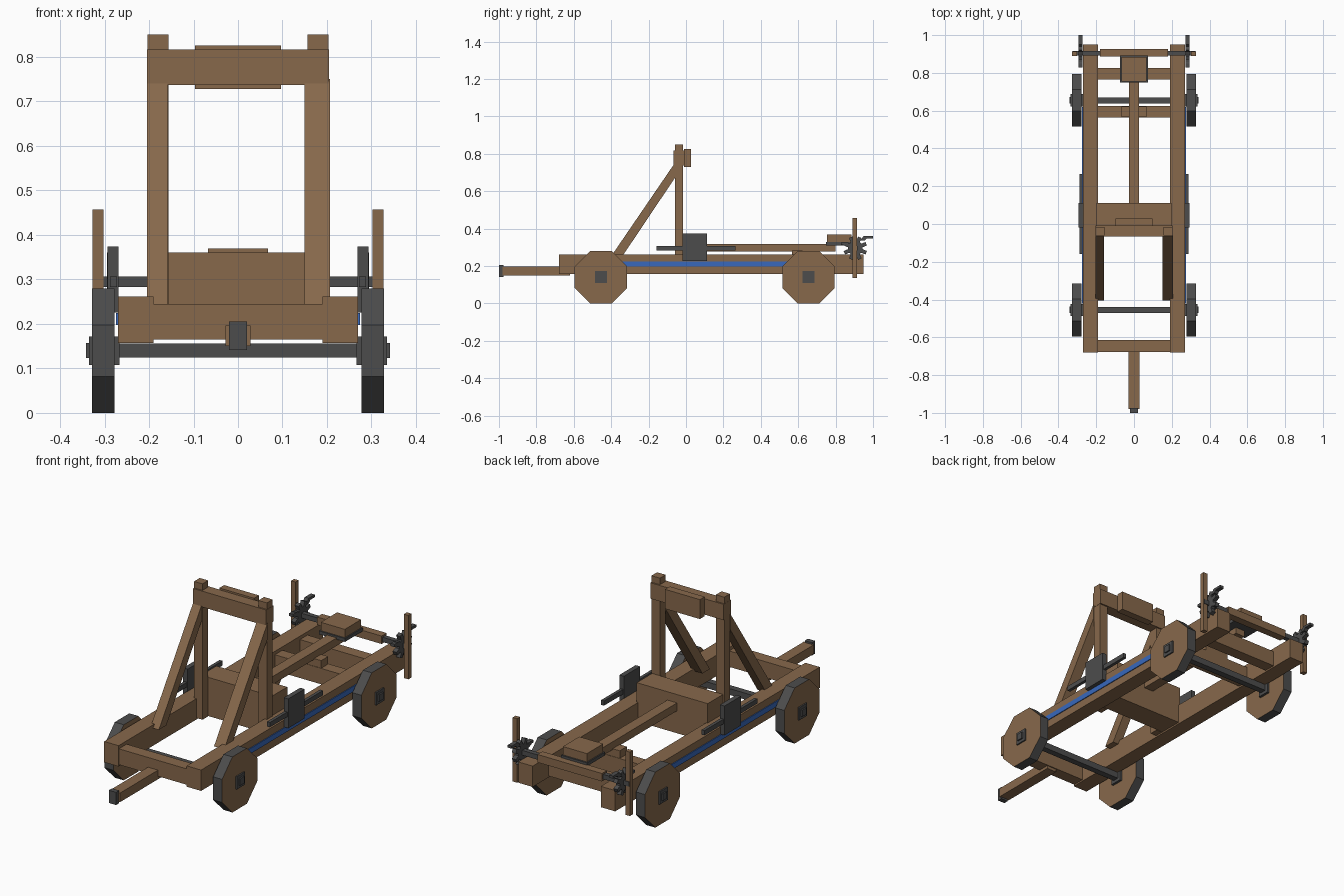
import bpy, bmesh, math

cube = bpy.data.objects.get("Cube")
if cube:
    bpy.data.objects.remove(cube, do_unlink=True)


def material(name, srgb):
    col = [((c + 0.055) / 1.055) ** 2.4 for c in srgb] + [1.0]
    m = bpy.data.materials.new(name)
    m.use_nodes = True
    m.diffuse_color = col
    m.node_tree.nodes["Principled BSDF"].inputs["Base Color"].default_value = col
    return m


WOOD = material("brown wood", (0.53, 0.41, 0.295))
IRON = material("dark iron", (0.30, 0.30, 0.30))
BLUE = material("blue paint", (0.22, 0.41, 0.74))


def prism(name, profile, x0, x1, mat, rim=None):
    """Extrude a (y, z) profile along x; rim optionally colours the edge faces."""
    bm = bmesh.new()
    a = [bm.verts.new((x0, y, z)) for y, z in profile]
    b = [bm.verts.new((x1, y, z)) for y, z in profile]
    bm.faces.new(a)
    bm.faces.new(b[::-1])
    n = len(profile)
    for i in range(n):
        f = bm.faces.new((a[i], b[i], b[(i + 1) % n], a[(i + 1) % n]))
        f.material_index = 1 if rim else 0
    bmesh.ops.recalc_face_normals(bm, faces=bm.faces)
    me = bpy.data.meshes.new(name)
    bm.to_mesh(me)
    bm.free()
    me.materials.append(mat)
    if rim:
        me.materials.append(rim)
    ob = bpy.data.objects.new(name, me)
    bpy.context.collection.objects.link(ob)
    return ob


def box(name, x, y, z, mat=WOOD):
    return prism(name, [(y[0], z[0]), (y[1], z[0]), (y[1], z[1]), (y[0], z[1])],
                 x[0], x[1], mat)


def both(x0, x1):
    """The two mirrored x ranges with a side label."""
    return (("left", (x0, x1)), ("right", (-x1, -x0)))


# Chassis rails with a blue stripe on the outer face
for side, x in both(0.19, 0.27):
    box(side + "_rail", x, (-0.68, 0.95), (0.157, 0.262))
for side, x in both(0.268, 0.274):
    box(side + "_stripe", x, (-0.42, 0.62), (0.197, 0.224), BLUE)

# Cross beams between the rails
for name, y in (("front", (-0.677, -0.615)), ("middle", (0.565, 0.625)),
                ("rear", (0.765, 0.825))):
    box(name + "_cross_beam", (-0.195, 0.195), y, (0.165, 0.245))
box("arm_rest", (-0.067, 0.067), (0.567, 0.623), (0.245, 0.283))

# Tongue at the front
box("tongue", (-0.028, 0.028), (-0.98, -0.62), (0.15, 0.196))
box("tongue_cap", (-0.02, 0.02), (-1.0, -0.975), (0.141, 0.205), IRON)

# Octagonal wheels, axles and square hubs
R = 0.14 / math.cos(math.pi / 8)
for end, cy in (("front", -0.455), ("rear", 0.655)):
    octagon = [(cy + R * math.cos((i + 0.5) * math.pi / 4),
                0.14 + R * math.sin((i + 0.5) * math.pi / 4)) for i in range(8)]
    box(end + "_axle", (-0.29, 0.29), (cy - 0.016, cy + 0.016), (0.124, 0.156), IRON)
    for side, x in both(0.278, 0.328):
        prism(f"{end}_{side}_wheel", octagon, x[0], x[1], WOOD, IRON)
    for part, x0, x1, h in (("hub", 0.266, 0.335, 0.032), ("pin", 0.33, 0.342, 0.017)):
        for side, x in both(x0, x1):
            box(f"{end}_{side}_{part}", x, (cy - h, cy + h), (0.14 - h, 0.14 + h), IRON)

# Upright frame: posts, sloping braces, crossbar and pad
for side, x in both(0.156, 0.203):
    box(side + "_post", x, (-0.06, -0.015), (0.165, 0.85))
brace = [(-0.405, 0.245), (-0.345, 0.245), (-0.06, 0.67), (-0.06, 0.75)]
prism("left_brace", brace, 0.15, 0.207, WOOD)
prism("right_brace", brace, -0.205, -0.158, WOOD)
box("crossbar", (-0.204, 0.204), (-0.067, -0.008), (0.737, 0.817))
box("crossbar_pad", (-0.097, 0.097), (-0.01, 0.028), (0.728, 0.826))

# Arm housing, throwing arm and bucket
box("arm_housing", (-0.198, 0.198), (-0.012, 0.11), (0.165, 0.36))
box("throwing_arm", (-0.027, 0.027), (0.1, 0.80), (0.278, 0.318))
box("bucket_base", (-0.073, 0.073), (0.748, 0.893), (0.31, 0.327), IRON)
box("bucket", (-0.067, 0.067), (0.755, 0.885), (0.325, 0.369))

# Side plates with long horizontal bars
for side, x in both(0.268, 0.293):
    box(side + "_side_plate", x, (-0.018, 0.112), (0.226, 0.374), IRON)
for side, x in both(0.272, 0.288):
    box(side + "_side_bar", x, (-0.158, 0.265), (0.283, 0.307), IRON)

# Winch: roller, axle, toothed wheels, pawls and handles
WY, WZ = 0.905, 0.295
box("winch_roller", (-0.18, 0.18), (WY - 0.018, WY + 0.022), (0.275, 0.315))
box("winch_axle", (-0.325, 0.325), (WY - 0.012, WY + 0.012), (0.283, 0.307), IRON)
gear = []
for i in range(8):
    for off, r in ((-0.33, 0.04), (-0.2, 0.064), (0.2, 0.064), (0.33, 0.04)):
        t = (i + 0.5 + off) * math.pi / 4
        gear.append((WY + r * math.cos(t), WZ + r * math.sin(t)))
for side, x in both(0.272, 0.294):
    prism(side + "_ratchet_wheel", gear, x[0], x[1], IRON)
    prism(side + "_pawl", [(0.93, 0.335), (0.955, 0.335), (0.965, 0.347), (1.0, 0.347),
                           (1.0, 0.36), (0.95, 0.36)], x[0], x[1], IRON)
    box(side + "_rear_catch", x, (0.828, 0.87), (0.312, 0.326), IRON)
for side, x in both(0.302, 0.327):
    box(side + "_winch_handle", x, (0.89, 0.914), (0.135, 0.457))
